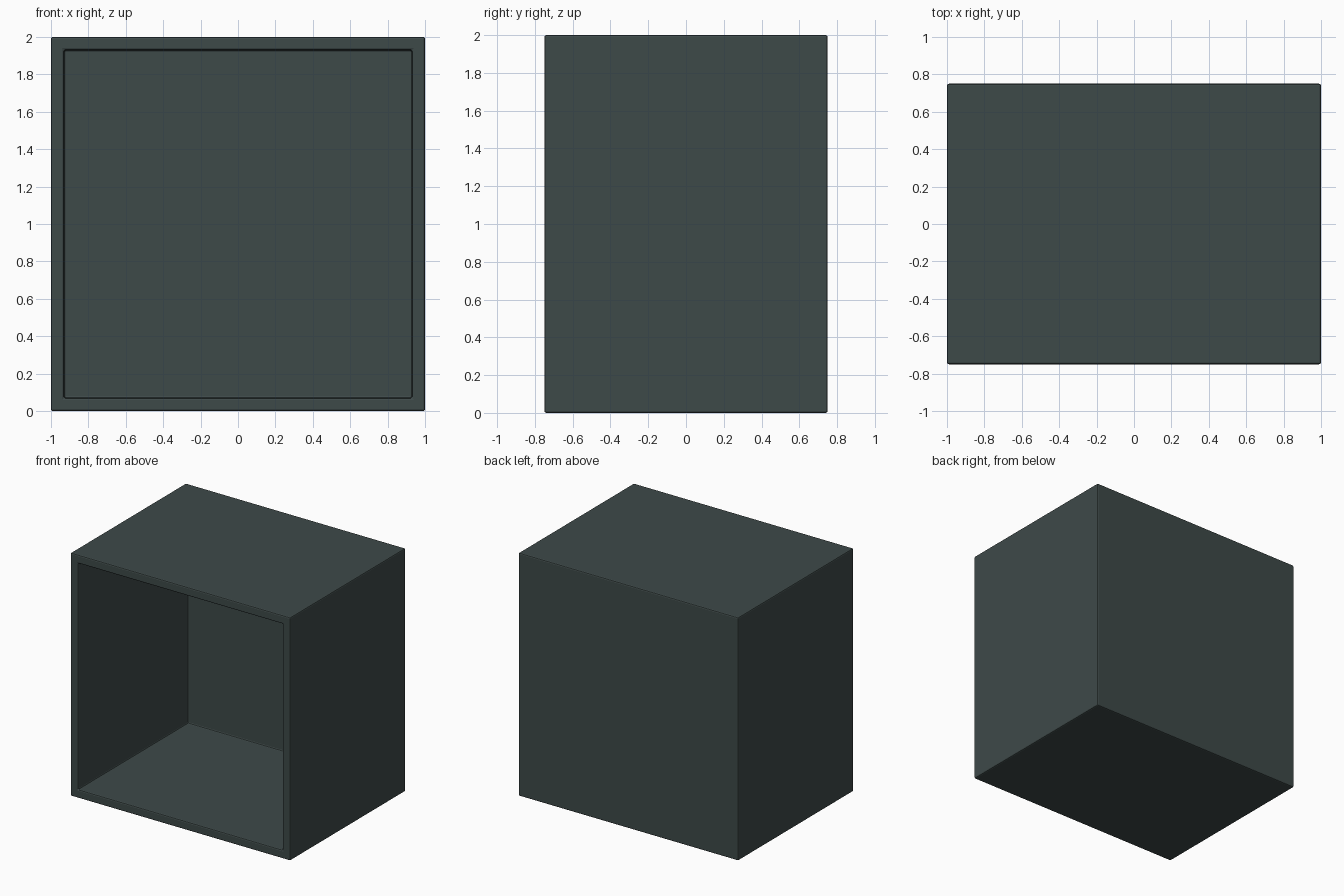
import bpy, bmesh
from mathutils import Vector

if "Cube" in bpy.data.objects:
    bpy.data.objects.remove(bpy.data.objects["Cube"])

W, D, H = 2.0, 1.5, 2.0      # outer size
T = 0.07                     # wall thickness
BEVEL = 0.01

# Solid block standing on the ground
bm = bmesh.new()
bmesh.ops.create_cube(bm, size=1.0)
bmesh.ops.scale(bm, vec=(W, D, H), verts=bm.verts)
bmesh.ops.translate(bm, vec=(0, 0, H / 2), verts=bm.verts)

# Inset the front face and push it back to hollow out the box
front = min(bm.faces, key=lambda f: f.calc_center_median().y)
bmesh.ops.inset_region(bm, faces=[front], thickness=T, use_even_offset=True)
pocket = bmesh.ops.extrude_discrete_faces(bm, faces=[front])["faces"][0]
bmesh.ops.translate(bm, vec=Vector((0, D - T, 0)), verts=pocket.verts)
bmesh.ops.recalc_face_normals(bm, faces=bm.faces)

mesh = bpy.data.meshes.new("open_front_box")
bm.to_mesh(mesh)
bm.free()
box = bpy.data.objects.new("open_front_box", mesh)
bpy.context.collection.objects.link(box)

# Slightly eased edges
bevel = box.modifiers.new("edge_bevel", 'BEVEL')
bevel.width = BEVEL
bevel.segments = 2
bevel.limit_method = 'ANGLE'

# Dark green-grey finish
paint = bpy.data.materials.new("dark_grey_green")
paint.diffuse_color = (0.048, 0.067, 0.066, 1)
paint.use_nodes = True
paint.node_tree.nodes["Principled BSDF"].inputs["Base Color"].default_value = paint.diffuse_color
mesh.materials.append(paint)
